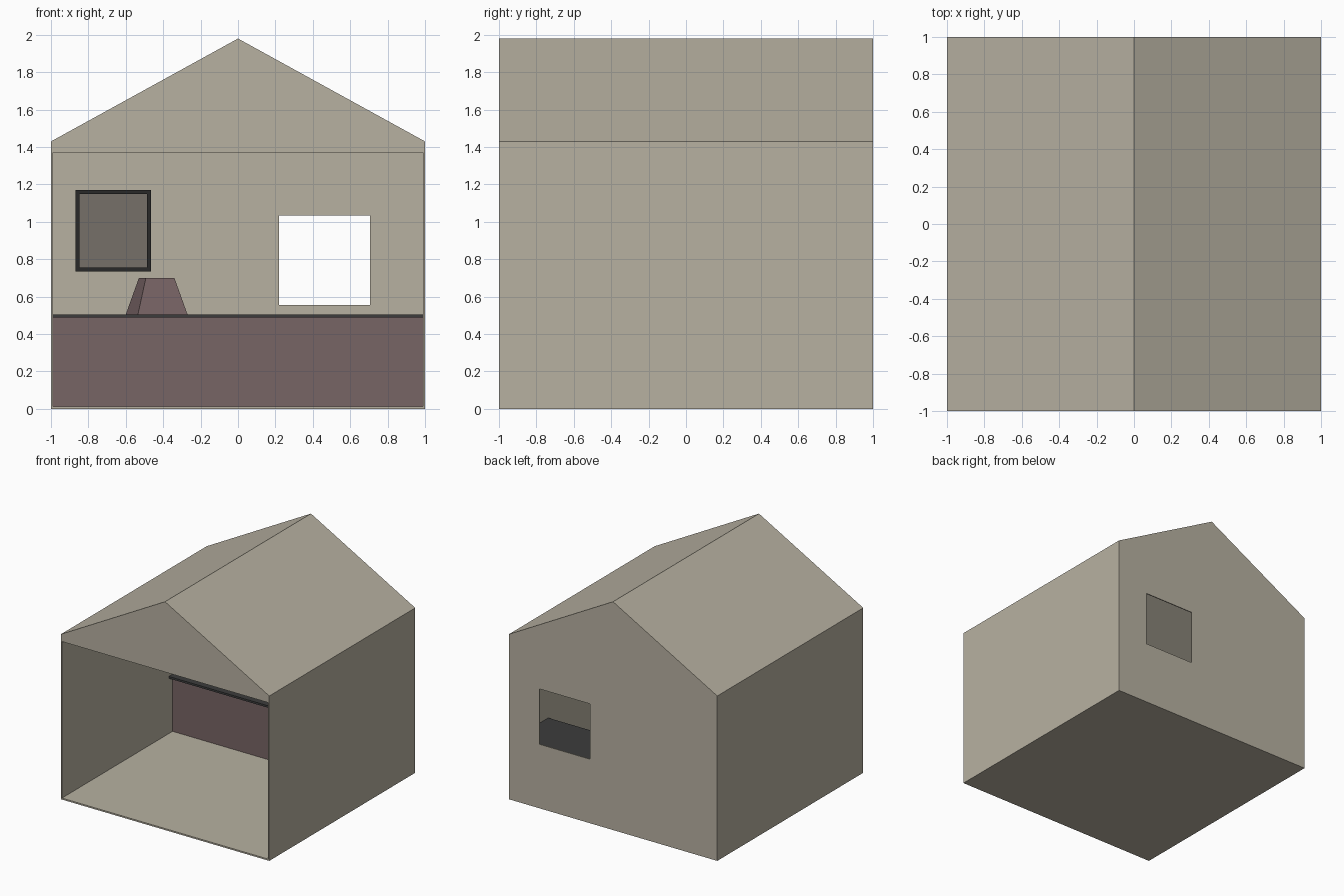
import bpy, bmesh, math

if "Cube" in bpy.data.objects:
    bpy.data.objects.remove(bpy.data.objects["Cube"])


def material(name, rgb):
    m = bpy.data.materials.new(name)
    m.diffuse_color = (*rgb, 1)
    m.use_nodes = True
    m.node_tree.nodes["Principled BSDF"].inputs["Base Color"].default_value = m.diffuse_color
    return m


BEIGE = material("beige_wall", (0.477, 0.441, 0.359))
MAROON = material("dull_maroon", (0.187, 0.128, 0.13))
CHARCOAL = material("charcoal_top", (0.045, 0.046, 0.046))
BLACK = material("black_frame", (0.022, 0.022, 0.021))
GREY = material("grey_panel", (0.18, 0.163, 0.138))


def finish(name, bm, mat):
    bmesh.ops.recalc_face_normals(bm, faces=bm.faces)
    me = bpy.data.meshes.new(name)
    bm.to_mesh(me)
    bm.free()
    me.materials.append(mat)
    ob = bpy.data.objects.new(name, me)
    bpy.context.collection.objects.link(ob)
    return ob


def prism(name, profile, y0, y1, mat):
    """Extrude an x-z outline along y."""
    bm = bmesh.new()
    face = bm.faces.new([bm.verts.new((x, y0, z)) for x, z in profile])
    ext = bmesh.ops.extrude_face_region(bm, geom=[face])
    for v in ext["geom"]:
        if isinstance(v, bmesh.types.BMVert):
            v.co.y = y1
    return finish(name, bm, mat)


def box(name, x0, x1, y0, y1, z0, z1, mat):
    return prism(name, [(x0, z0), (x1, z0), (x1, z1), (x0, z1)], y0, y1, mat)


def cut(target, cutter):
    cutter.hide_render = True
    cutter.hide_viewport = True
    mod = target.modifiers.new(cutter.name, 'BOOLEAN')
    mod.operation = 'DIFFERENCE'
    mod.solver = 'EXACT'
    mod.object = cutter


def gabled(w, z0, eave, ridge):
    return [(-w, z0), (w, z0), (w, eave), (0, ridge), (-w, eave)]


# Thin hollow house with an open front and a window in the back
house = prism("house_shell", gabled(1, 0, 1.43, 1.98), -1, 1, BEIGE)
cut(house, prism("room_cutter", gabled(0.992, 0.01, 1.424, 1.97), -0.992, 0.992, BEIGE))
cut(house, box("front_opening_cutter", -0.99, 0.99, -1.1, -0.9, 0.013, 1.37, BEIGE))
cut(house, box("back_window_cutter", 0.22, 0.705, 0.9, 1.1, 0.555, 1.035, BEIGE))

# Counter along the back wall
box("counter_base", -0.992, 0.992, 0.52, 0.992, 0.01, 0.488, MAROON)
box("counter_top", -0.992, 0.992, 0.47, 0.992, 0.488, 0.505, CHARCOAL)

# Framed panel on the back wall
X0, X1, Z0, Z1, T = -0.87, -0.465, 0.735, 1.17, 0.022
Y0, Y1 = 0.96, 0.992
for side, x in (("left", X0), ("right", X1 - T)):
    box("frame_" + side, x, x + T, Y0, Y1, Z0, Z1, BLACK)
for side, z in (("bottom", Z0), ("top", Z1 - T)):
    box("frame_" + side, X0 + T, X1 - T, Y0, Y1, z, z + T, BLACK)
box("frame_panel", X0 + T, X1 - T, Y0 + 0.012, Y1, Z0 + T, Z1 - T, GREY)

# Turned, tapered four-sided block on the counter
bm = bmesh.new()
bmesh.ops.create_cone(bm, cap_ends=True, segments=4, radius1=0.193,
                      radius2=0.111, depth=0.195)
turn = math.atan2(-0.1, 0.165) - min(
    (math.atan2(v.co.y, v.co.x) for v in bm.verts), key=abs)
c, s = math.cos(turn), math.sin(turn)
for v in bm.verts:
    x, y, z = v.co
    v.co = (x * c - y * s - 0.435, x * s + y * c + 0.73, z + 0.6025)
finish("tapered_block", bm, MAROON)
